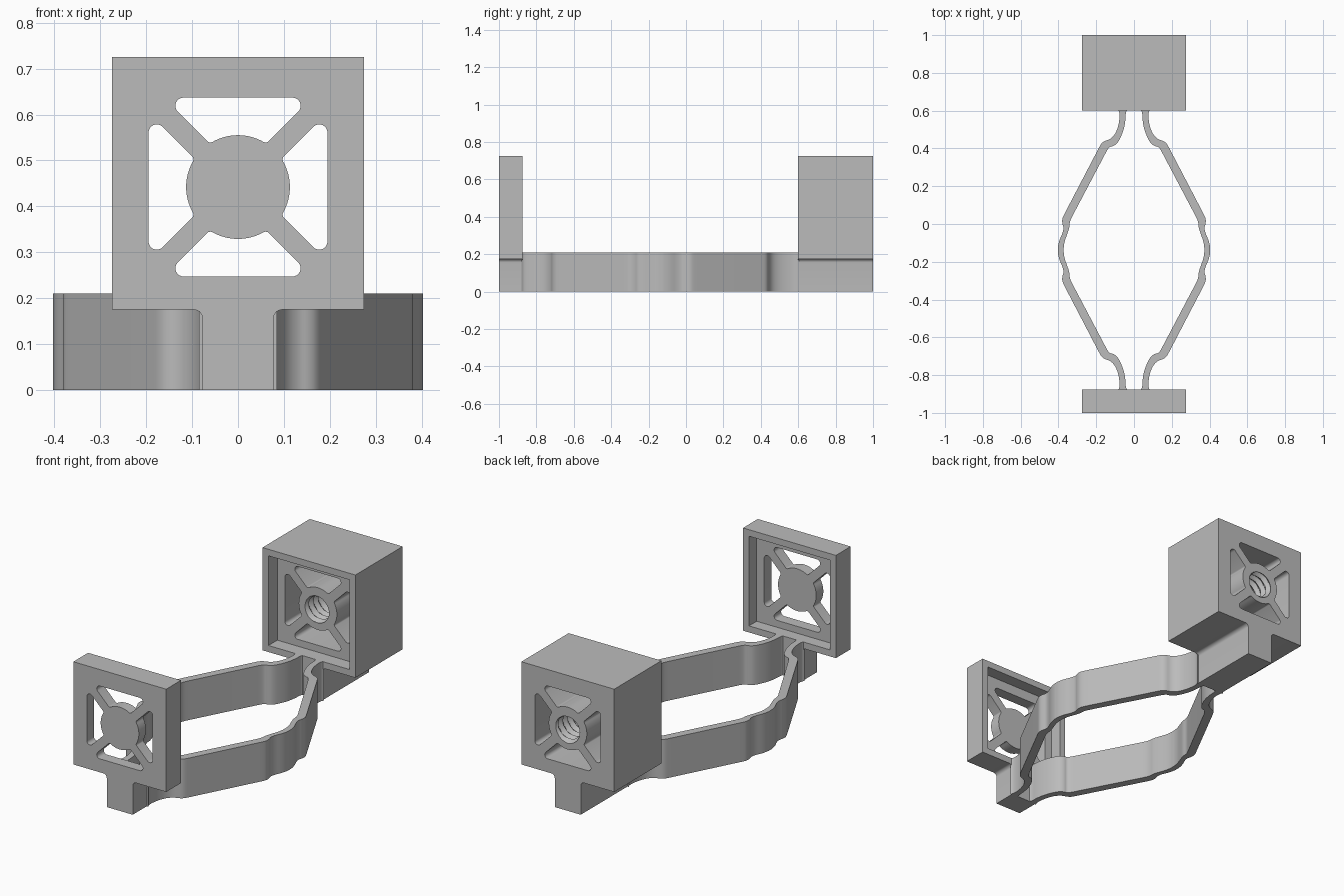
import bpy, bmesh, math
from math import cos, sin, pi, radians

cube = bpy.data.objects.get("Cube")
if cube:
    bpy.data.objects.remove(cube, do_unlink=True)

grey = bpy.data.materials.new("plain_grey")
grey.use_nodes = True
GREY = (0.5, 0.5, 0.5, 1)
grey.diffuse_color = GREY
grey.node_tree.nodes["Principled BSDF"].inputs["Base Color"].default_value = GREY

HALF, BASE, TOP = 0.275, 0.175, 0.725   # square block
HUB_Z, HUB_R = 0.442, 0.113             # hub centre and radius
FRONT, FRONT_END, REAR, BACK = -1, -0.875, 0.6, 1
ARM_H = 0.21
MID = (FRONT_END + REAR) / 2            # arms are symmetric about this y


def make(name, bm):
    bmesh.ops.recalc_face_normals(bm, faces=bm.faces)
    mesh = bpy.data.meshes.new(name)
    bm.to_mesh(mesh)
    bm.free()
    mesh.materials.append(grey)
    ob = bpy.data.objects.new(name, mesh)
    bpy.context.collection.objects.link(ob)
    return ob


def prism(name, points, start, end, axis):
    """Extrude a 2D outline along y (outline in x, z) or z (outline in x, y)."""
    bm = bmesh.new()
    place = (lambda a, b, d: (a, d, b)) if axis == "y" else (lambda a, b, d: (a, b, d))
    lo = [bm.verts.new(place(a, b, start)) for a, b in points]
    hi = [bm.verts.new(place(a, b, end)) for a, b in points]
    bm.faces.new(lo)
    bm.faces.new(hi)
    for i in range(len(lo)):
        j = (i + 1) % len(lo)
        bm.faces.new((lo[i], lo[j], hi[j], hi[i]))
    return make(name, bm)


def arc(cx, cy, r, a0, a1, n):
    angles = [radians(a0 + (a1 - a0) * i / n) for i in range(n + 1)]
    return [(cx + r * cos(a), cy + r * sin(a)) for a in angles]


def activate(ob):
    bpy.ops.object.select_all(action="DESELECT")
    ob.select_set(True)
    bpy.context.view_layer.objects.active = ob


def cut(ob, cutter):
    activate(ob)
    mod = ob.modifiers.new("cut", "BOOLEAN")
    mod.operation, mod.solver, mod.object = "DIFFERENCE", "EXACT", cutter
    bpy.ops.object.modifier_apply(modifier=mod.name)
    bpy.data.objects.remove(cutter, do_unlink=True)


def smooth(ob):
    activate(ob)
    bpy.ops.object.shade_smooth_by_angle(angle=radians(35))


def block_outline():
    """Square block on a narrow foot, with a fillet where they meet."""
    foot, r = 0.077, 0.02
    right = [(foot, 0)] + arc(foot + r, BASE - r, r, 180, 90, 6)
    right += [(HALF, BASE), (HALF, TOP)]
    return right + [(-x, z) for x, z in reversed(right)]


def window_outline(turn):
    """Rounded trapezoid between two spokes, with the hub as its inner edge."""
    half = arc(0.1185, 0.177, 0.018, 90, -45, 8)
    half += arc(0.0601, 0.1072, 0.01, -45, -119.3, 5)[::1]
    half += arc(0, 0, HUB_R, 60.7, 90, 8)[1:]
    pts = half + [(-x, z) for x, z in reversed(half[:-1])]
    c, s = cos(turn), sin(turn)
    return [(x * c - z * s, HUB_Z + x * s + z * c) for x, z in pts]


def block(name, y0, y1, recess0, recess1):
    ob = prism(name, block_outline(), y0, y1, "y")
    w = HALF - 0.035
    square = [(-w, ARM_H), (w, ARM_H), (w, TOP - 0.035), (-w, TOP - 0.035)]
    cut(ob, prism("recess_cutter", square, recess0, recess1, "y"))
    for k in range(4):
        cut(ob, prism("window_cutter", window_outline(k * pi / 2), y0 - 0.1, y1 + 0.1, "y"))
    return ob


def thread_cutter(y0, y1, pitch, r_in, r_out, sides=32):
    """Helical screw core for tapping the hole."""
    bm = bmesh.new()
    rows = int((y1 - y0) / pitch * 8)
    rings = []
    for i in range(rows + 1):
        y, ring = y0 + (y1 - y0) * i / rows, []
        for j in range(sides):
            phase = ((y - y0) / pitch - j / sides) % 1
            r = r_in + (r_out - r_in) * (1 - abs(2 * phase - 1))
            a = 2 * pi * j / sides
            ring.append(bm.verts.new((r * cos(a), y, HUB_Z + r * sin(a))))
        rings.append(ring)
    for a, b in zip(rings, rings[1:]):
        for j in range(sides):
            k = (j + 1) % sides
            bm.faces.new((a[j], a[k], b[k]))
            bm.faces.new((a[j], b[k], b[j]))
    bm.faces.new(rings[0])
    bm.faces.new(rings[-1])
    return make("thread_cutter", bm)


def round_corners(pts, limit):
    """Corner cutting that leaves long straight runs alone; the ends stay put."""
    out = [pts[0]]
    for p, q in zip(pts, pts[1:]):
        length = math.dist(p, q)
        t = min(0.25, limit / length)
        out.append((p[0] + (q[0] - p[0]) * t, p[1] + (q[1] - p[1]) * t))
        out.append((q[0] + (p[0] - q[0]) * t, q[1] + (p[1] - q[1]) * t))
    return out + [pts[-1]]


# Front plate: open recess on its rear side, solid hub
smooth(block("front_plate", FRONT, FRONT_END, FRONT_END - 0.065, FRONT_END + 0.1))

# Rear block: open recess on its front side, tapped hole through the hub
rear = block("rear_block", REAR, BACK, REAR - 0.1, REAR + 0.075)
cut(rear, thread_cutter(REAR + 0.03, BACK + 0.03, 0.04, 0.062, 0.08))
smooth(rear)

# Flexing arms: half of each edge, from the rear block to the middle
outer = [(0.085, 0.605), (0.076, 0.59), (0.077, 0.55), (0.087, 0.505), (0.105, 0.468),
         (0.13, 0.447), (0.155, 0.44), (0.172, 0.428), (0.185, 0.405), (0.37, 0.05),
         (0.381, 0.025), (0.379, 0), (0.372, -0.02), (0.378, -0.048), (0.395, -0.085),
         (0.403, -0.12), (0.403, MID)]
inner = [(0.035, 0.605), (0.044, 0.59), (0.045, 0.55), (0.054, 0.5), (0.072, 0.455),
         (0.09, 0.425), (0.11, 0.412), (0.127, 0.41), (0.14, 0.395), (0.335, 0.025),
         (0.341, 0.005), (0.342, -0.02), (0.352, -0.05), (0.367, -0.09),
         (0.372, -0.12), (0.372, MID)]


def full_edge(half):
    edge = half + [(x, 2 * MID - y) for x, y in reversed(half[:-1])]
    for limit in (0.012, 0.006):
        edge = round_corners(edge, limit)
    return edge


for name, side in (("left_arm", 1), ("right_arm", -1)):
    outline = full_edge(outer) + full_edge(inner)[::-1]
    smooth(prism(name, [(x * side, y) for x, y in outline], 0, ARM_H, "z"))
